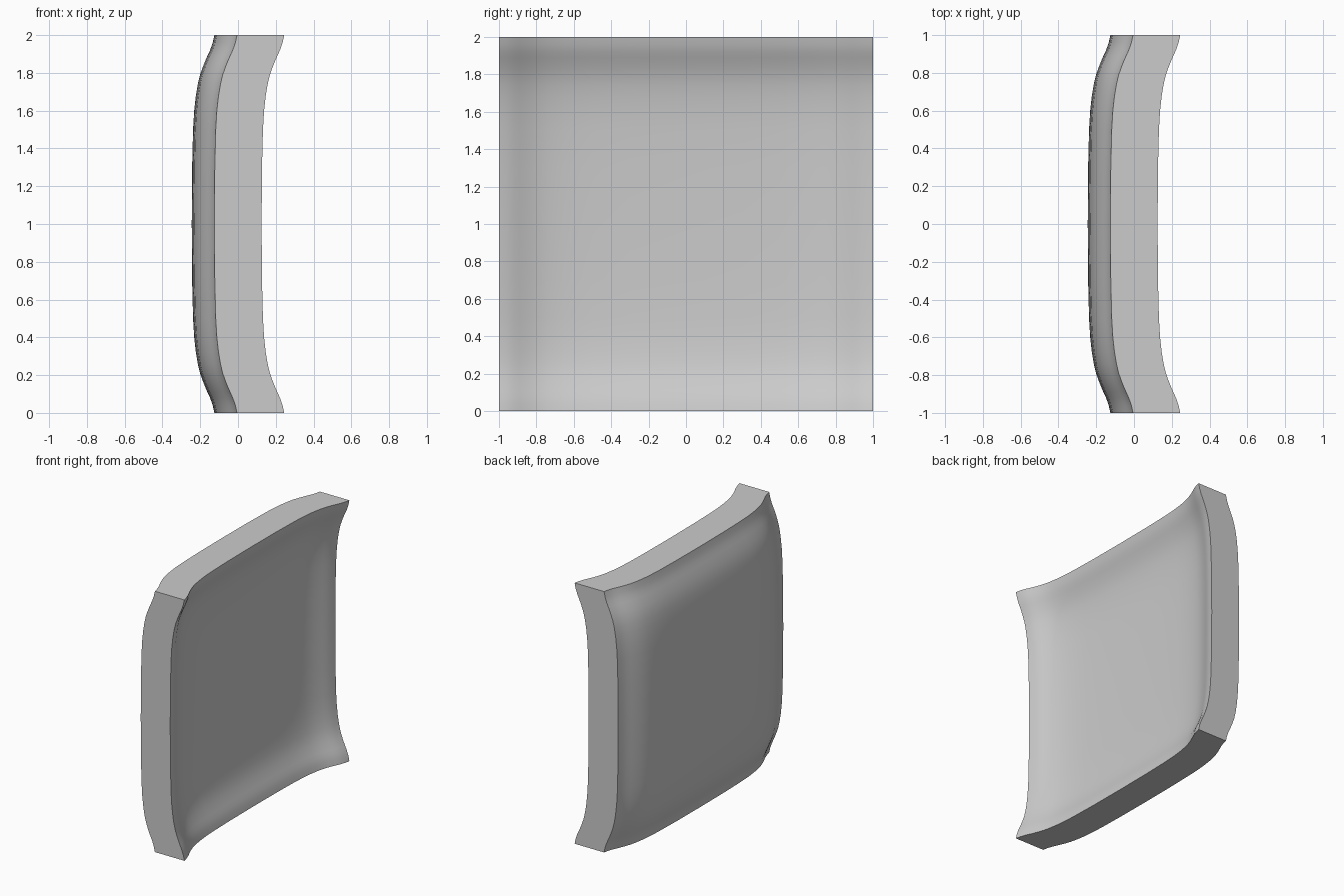
import bpy
import bmesh
import math

cube = bpy.data.objects.get("Cube")
if cube:
    bpy.data.objects.remove(cube, do_unlink=True)

THICKNESS = 0.25
CORNER_X = -0.005

# Dish profile: (distance in from the edge, sideways drop)
PROFILE = [(0, 0), (0.04, 0.009), (0.08, 0.023), (0.11, 0.037), (0.14, 0.05),
           (0.17, 0.062), (0.21, 0.076), (0.26, 0.088), (0.32, 0.098),
           (0.4, 0.107), (0.5, 0.113), (0.7, 0.118), (1, 0.12)]

# Mirror the half profile to run across the whole panel
full = [(d - 1, h) for d, h in PROFILE]
full += [(-p, h) for p, h in reversed(full[:-1])]

# Dished sheet: the drops of both directions add up
bm = bmesh.new()
grid = [[bm.verts.new((CORNER_X - hy - hz, y, z + 1)) for z, hz in full]
        for y, hy in full]
n = len(full)
for i in range(n - 1):
    for j in range(n - 1):
        bm.faces.new((grid[i][j], grid[i][j + 1],
                      grid[i + 1][j + 1], grid[i + 1][j]))

# Thicken straight along x
sheet = bm.faces[:]
copy = bmesh.ops.extrude_face_region(bm, geom=sheet, use_keep_orig=True)["geom"]
moved = [v for v in copy if isinstance(v, bmesh.types.BMVert)]
bmesh.ops.translate(bm, verts=moved, vec=(THICKNESS, 0, 0))
bmesh.ops.recalc_face_normals(bm, faces=bm.faces)

mesh = bpy.data.meshes.new("dished_panel")
bm.to_mesh(mesh)
bm.free()
panel = bpy.data.objects.new("dished_panel", mesh)
bpy.context.collection.objects.link(panel)

# Plain grey
grey = bpy.data.materials.new("light grey")
grey.use_nodes = True
colour = (0.6, 0.6, 0.6, 1)
grey.diffuse_color = colour
grey.node_tree.nodes["Principled BSDF"].inputs["Base Color"].default_value = colour
mesh.materials.append(grey)

# Smooth dish with crisp rim
bpy.ops.object.select_all(action="DESELECT")
panel.select_set(True)
bpy.context.view_layer.objects.active = panel
bpy.ops.object.shade_smooth_by_angle(angle=math.radians(35))
